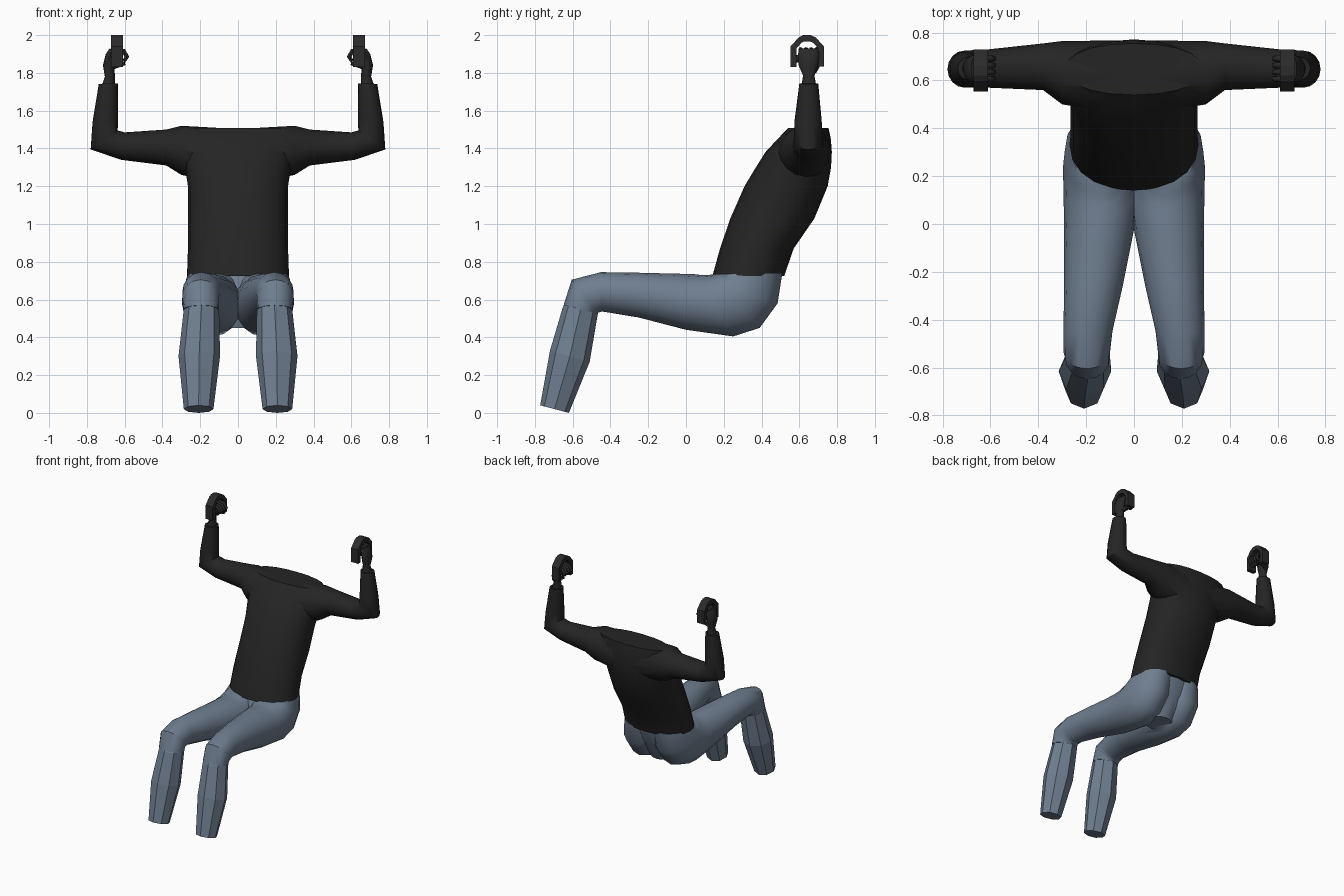
import bpy, bmesh, math
from mathutils import Vector as V

if "Cube" in bpy.data.objects:
    bpy.data.objects.remove(bpy.data.objects["Cube"])


def material(name, col):
    m = bpy.data.materials.new(name)
    m.diffuse_color = (*col, 1)
    m.use_nodes = True
    m.node_tree.nodes["Principled BSDF"].inputs["Base Color"].default_value = m.diffuse_color
    return m


SHIRT = material("black cloth", (0.018, 0.018, 0.018))
DENIM = material("blue grey denim", (0.16, 0.21, 0.28))
GLOVE = material("dark glove", (0.022, 0.022, 0.022))
STRAP = material("dark handle", (0.024, 0.024, 0.025))


def loft(name, rings, mat, n=16, s=1, phase=0.0, power=1.0, smooth=True):
    """Closed loft; each ring is (point P, opposite point Q, half-width vector W, side shift)."""
    bm = bmesh.new()
    k = 1 / math.cos(math.pi / n) if phase else 1
    sg = lambda t: math.copysign(abs(t) ** power, t)
    loops = []
    for P, Q, W, c in rings:
        u = (P - Q) / 2
        loop = []
        for i in range(n):
            a = 2 * math.pi * (i + phase) / n
            p = (P + Q) / 2 + c + k * (sg(math.cos(a)) * u + sg(math.sin(a)) * W)
            loop.append(bm.verts.new((p.x * s, p.y, p.z)))
        loops.append(loop)
    for a, b in zip(loops, loops[1:]):
        for i in range(n):
            j = (i + 1) % n
            bm.faces.new((a[i], a[j], b[j], b[i]))
    bm.faces.new(loops[0])
    bm.faces.new(loops[-1])
    bmesh.ops.recalc_face_normals(bm, faces=bm.faces[:])
    me = bpy.data.meshes.new(name)
    bm.to_mesh(me)
    bm.free()
    me.materials.append(mat)
    ob = bpy.data.objects.new(name, me)
    bpy.context.collection.objects.link(ob)
    if smooth:
        soften(ob)
    return ob


def soften(ob, deg=45):
    bpy.ops.object.select_all(action='DESELECT')
    ob.select_set(True)
    bpy.context.view_layer.objects.active = ob
    bpy.ops.object.shade_smooth_by_angle(angle=math.radians(deg))


def yz(p, q, x0, x1):
    """Ring with its main axis in the side plane, spanning x0..x1."""
    return (V((0, *p)), V((0, *q)), V(((x1 - x0) / 2, 0, 0)), V(((x0 + x1) / 2, 0, 0)))


def xz(p, q, y0, y1, m=1):
    """Ring with its main axis in the front plane, spanning y0..y1."""
    return (V((p[0] * m, 0, p[1])), V((q[0] * m, 0, q[1])),
            V((0, (y1 - y0) / 2, 0)), V((0, (y0 + y1) / 2, 0)))


def tube(name, pts, r, mat, n=8, s=1):
    """Round tube along a few points."""
    pts = [V(p) for p in pts]
    rings = []
    for i, p in enumerate(pts):
        t = (pts[min(i + 1, len(pts) - 1)] - pts[max(i - 1, 0)]).normalized()
        ref = V((0, 1, 0)) if abs(t.y) < 0.9 else V((1, 0, 0))
        u = t.cross(ref).normalized()
        rr = r * (0.7 if i == len(pts) - 1 and len(pts) > 2 else 1)
        rings.append((p + u * rr, p - u * rr, t.cross(u) * rr, V((0, 0, 0))))
    return loft(name, rings, mat, n, s)


def unite(base, others):
    for o in others:
        m = base.modifiers.new("union", 'BOOLEAN')
        m.operation, m.solver, m.object = 'UNION', 'EXACT', o
        bpy.context.view_layer.objects.active = base
        bpy.ops.object.modifier_apply(modifier=m.name)
        bpy.data.objects.remove(o)
    soften(base)


# Shirt body: horizontal rings (z, front y, back y, half width)
body = [(0.725, 0.14, 0.52, 0.27), (0.87, 0.18, 0.57, 0.265), (1.03, 0.235, 0.68, 0.265),
        (1.2, 0.31, 0.75, 0.265), (1.3, 0.37, 0.768, 0.28), (1.38, 0.42, 0.772, 0.29),
        (1.45, 0.485, 0.767, 0.30), (1.507, 0.54, 0.755, 0.29)]
shirt = loft("shirt", [yz((f, z), (b, z), -w, w) for z, f, b, w in body], SHIRT, 20, power=0.92)

# Sleeves: one loft from cuff to cuff through the shoulders
half = [((0.30, 1.52), (0.30, 1.26), 0.50, 0.765), ((0.38, 1.50), (0.38, 1.31), 0.56, 0.755),
        ((0.60, 1.485), (0.62, 1.34), 0.57, 0.73), ((0.637, 1.495), (0.78, 1.395), 0.57, 0.725),
        ((0.635, 1.56), (0.77, 1.54), 0.575, 0.718), ((0.635, 1.745), (0.737, 1.742), 0.60, 0.70)]
sleeves = loft("sleeves", [xz(*r, m=-1) for r in reversed(half)]
               + [xz((0, 1.503), (0, 1.2), 0.45, 0.768)] + [xz(*r) for r in half], SHIRT, 16)
unite(shirt, [sleeves])

# Trousers: two thighs and a hip filler merged
thigh = [((0.15, 0.735), (0.51, 0.74), -0.02, 0.265), ((0.12, 0.73), (0.485, 0.58), -0.02, 0.29),
         ((0.08, 0.73), (0.39, 0.45), -0.02, 0.297), ((0.04, 0.735), (0.25, 0.405), -0.02, 0.295),
         ((-0.05, 0.737), (0, 0.44), 0.0, 0.292), ((-0.25, 0.742), (-0.25, 0.505), 0.045, 0.292),
         ((-0.45, 0.745), (-0.445, 0.537), 0.09, 0.295), ((-0.605, 0.705), (-0.465, 0.53), 0.10, 0.295),
         ((-0.648, 0.57), (-0.47, 0.525), 0.10, 0.288)]
trousers, other = [loft("trousers", [yz(*r) for r in thigh], DENIM, 16, s) for s in (1, -1)]
hips = loft("hips", [yz((0.17, 0.738), (0.505, 0.738), -0.25, 0.25),
                     yz((0.13, 0.62), (0.47, 0.62), -0.2, 0.2),
                     yz((0.18, 0.45), (0.37, 0.45), -0.1, 0.1)], DENIM, 16)
unite(trousers, [other, hips])

for s, side in ((1, "left"), (-1, "right")):
    # Faceted eight-sided lower leg
    loft(side + "_lower_leg", [yz((-0.63, 0.60), (-0.48, 0.57), 0.12, 0.27),
                               yz((-0.652, 0.56), (-0.465, 0.535), 0.10, 0.287),
                               yz((-0.72, 0.33), (-0.51, 0.27), 0.095, 0.315),
                               yz((-0.772, 0.04), (-0.62, 0.0), 0.13, 0.287)],
         DENIM, 8, s, smooth=False)

    # Hand: wrist to knuckles
    loft(side + "_hand", [xz((0.65, 1.73), (0.722, 1.73), 0.61, 0.69),
                          xz((0.652, 1.79), (0.705, 1.78), 0.62, 0.68),
                          xz((0.655, 1.845), (0.715, 1.84), 0.595, 0.70),
                          xz((0.652, 1.90), (0.70, 1.90), 0.593, 0.705),
                          xz((0.655, 1.92), (0.68, 1.93), 0.598, 0.70)], GLOVE, 12, s)
    # Curled fingers and thumb
    for i in range(4):
        y = 0.607 + i * 0.028
        tube(side + "_finger", [(0.675, y, 1.905), (0.645, y, 1.924), (0.605, y, 1.915),
                                (0.588, y, 1.885), (0.605, y, 1.86)], 0.0125, GLOVE, 8, s)
    tube(side + "_thumb", [(0.685, 0.68, 1.81), (0.655, 0.695, 1.835), (0.60, 0.68, 1.85)],
         0.014, GLOVE, 8, s)

    # Handle: flat arched band with a grip bar
    outer = [(0.553, 1.83), (0.553, 1.94), (0.597, 1.988), (0.62, 2.0), (0.66, 2.0),
             (0.687, 1.988), (0.73, 1.94), (0.73, 1.835)]
    inner = [(0.585, 1.83), (0.585, 1.93), (0.612, 1.96), (0.625, 1.967), (0.655, 1.967),
             (0.672, 1.96), (0.70, 1.93), (0.70, 1.835)]
    loft(side + "_handle_band", [yz(o, i, 0.61, 0.672) for o, i in zip(outer, inner)],
         STRAP, 4, s, phase=0.5, smooth=False)
    tube(side + "_handle_grip", [(0.635, 0.57, 1.875), (0.635, 0.715, 1.875)], 0.02, STRAP, 10, s)
